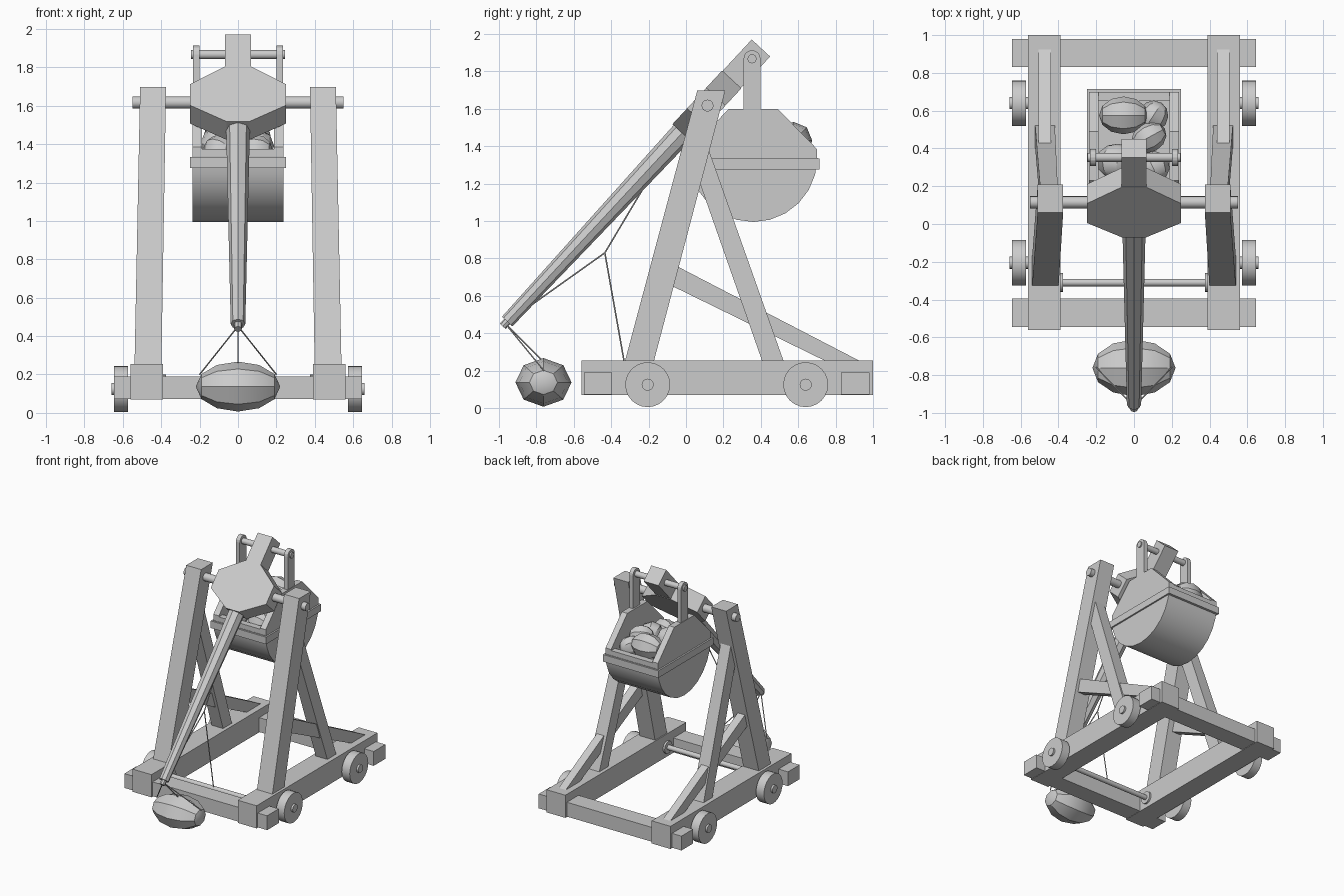
import bpy, bmesh, math
from mathutils import Vector, Matrix

cube = bpy.data.objects.get("Cube")
if cube:
    bpy.data.objects.remove(cube, do_unlink=True)

grey = bpy.data.materials.new("plain grey")
grey.use_nodes = True
COLOUR = (0.6, 0.6, 0.6, 1)
grey.diffuse_color = COLOUR
grey.node_tree.nodes["Principled BSDF"].inputs["Base Color"].default_value = COLOUR


def finish(name, bm, smooth=False):
    bmesh.ops.recalc_face_normals(bm, faces=bm.faces)
    mesh = bpy.data.meshes.new(name)
    bm.to_mesh(mesh)
    bm.free()
    mesh.materials.append(grey)
    ob = bpy.data.objects.new(name, mesh)
    bpy.context.collection.objects.link(ob)
    if smooth:
        bpy.ops.object.select_all(action="DESELECT")
        ob.select_set(True)
        bpy.context.view_layer.objects.active = ob
        bpy.ops.object.shade_smooth_by_angle(angle=math.radians(31))
    return ob


def loft(name, low, high, smooth=False):
    """Solid between two matching rings of points."""
    bm = bmesh.new()
    a = [bm.verts.new(p) for p in low]
    b = [bm.verts.new(p) for p in high]
    bm.faces.new(a)
    bm.faces.new(b)
    for i in range(len(a)):
        j = (i + 1) % len(a)
        bm.faces.new((a[i], a[j], b[j], b[i]))
    return finish(name, bm, smooth)


def rect(x0, x1, y0, y1, z):
    return [(x0, y0, z), (x1, y0, z), (x1, y1, z), (x0, y1, z)]


def box(name, x0, x1, y0, y1, z0, z1):
    return loft(name, rect(x0, x1, y0, y1, z0), rect(x0, x1, y0, y1, z1))


def side_prism(name, profile, x0, x1, smooth=False):
    """Extrude a (y, z) profile along x."""
    return loft(name, [(x0, y, z) for y, z in profile], [(x1, y, z) for y, z in profile], smooth)


def rod(name, p, q, r0, r1=None, sides=16):
    p, q = Vector(p), Vector(q)
    bm = bmesh.new()
    turn = (q - p).to_track_quat("Z", "Y").to_matrix().to_4x4()
    bmesh.ops.create_cone(bm, cap_ends=True, segments=sides, radius1=r0,
                          radius2=r0 if r1 is None else r1, depth=(q - p).length,
                          matrix=Matrix.Translation((p + q) / 2) @ turn)
    return finish(name, bm, sides > 8)


def stone(name, centre, size, spin=0):
    bm = bmesh.new()
    bmesh.ops.create_uvsphere(bm, u_segments=8, v_segments=6, radius=1)
    bm.transform(Matrix.Translation(centre) @ Matrix.Rotation(spin, 4, "Z")
                 @ Matrix.Diagonal((*size, 1)) @ Matrix.Rotation(math.pi / 2, 4, "Y"))
    return finish(name, bm, True)


# Base frame
for end, y in (("front", -0.545), ("rear", 0.83)):
    box(end + "_cross_beam", -0.645, 0.645, y, y + 0.15, 0.073, 0.19)

for side, s in (("left", 1), ("right", -1)):
    box(side + "_base_beam", s * 0.39, s * 0.56, -0.56, 1, 0.07, 0.255)
    # Wheels with hubs
    for end, y in (("front", -0.205), ("rear", 0.64)):
        rod(f"{side}_{end}_wheel", (s * 0.573, y, 0.125), (s * 0.645, y, 0.125), 0.12, sides=24)
        rod(f"{side}_{end}_hub", (s * 0.54, y, 0.125), (s * 0.66, y, 0.125), 0.032)
    # Leaning timbers
    loft(side + "_front_upright", rect(s * 0.40, s * 0.54, -0.34, -0.185, 0.2),
         rect(s * 0.375, s * 0.51, 0.06, 0.21, 1.697))
    loft(side + "_rear_strut", rect(s * 0.42, s * 0.525, 0.425, 0.54, 0.2),
         rect(s * 0.40, s * 0.49, 0.005, 0.115, 1.4))
    side_prism(side + "_low_brace", [(-0.1, 0.785), (1, 0.215), (0.82, 0.215), (-0.1, 0.665)],
               s * 0.44, s * 0.505)

# Winch
rod("winch_rod", (-0.4, -0.31, 0.15), (0.4, -0.31, 0.15), 0.02)
for s in (-1, 1):
    rod("winch_flange", (s * 0.375, -0.31, 0.15), (s * 0.4, -0.31, 0.15), 0.05)

# Throwing arm, laid out along its own slope from the pivot
PIVOT = Vector((0, 0.115, 1.617))
ALONG = Vector((0, 0.68, 0.733))
ACROSS = Vector((0, -0.733, 0.68))


def on_arm(x, along, across=0):
    return PIVOT + Vector((x, 0, 0)) + ALONG * along + ACROSS * across


H = 0.067
loft("arm_butt", [on_arm(x, 0, n) for x, n in ((-H, -H), (H, -H), (H, H), (-H, H))],
     [on_arm(x, 0.42, n) for x, n in ((-H, -H), (H, -H), (H, H), (-H, H))])
head = [(-0.07, 0.19), (0.07, 0.19), (0.25, 0.065), (0.25, -0.085),
        (0.06, -0.2), (-0.06, -0.2), (-0.25, -0.085), (-0.25, 0.065)]
loft("arm_head", [on_arm(x, a, -0.07) for x, a in head], [on_arm(x, a, 0.07) for x, a in head])
rod("arm_shaft", on_arm(0, -1.575), on_arm(0, -0.18), 0.038, 0.062, 8)
rod("arm_tip", on_arm(0, -1.61), on_arm(0, -1.55), 0.021, sides=8)
rod("main_axle", (-0.55, 0.115, 1.617), (0.55, 0.115, 1.617), 0.032)

# Counterweight hanger
rod("hanger_pin", (-0.245, 0.353, 1.867), (0.245, 0.353, 1.867), 0.024)
arch = [(0.353 + 0.045 * math.cos(math.pi * i / 8), 1.868 + 0.045 * math.sin(math.pi * i / 8))
        for i in range(9)]
for side, s in (("left", 1), ("right", -1)):
    side_prism(side + "_hanger", arch + [(0.308, 1.4), (0.398, 1.4)], s * 0.2, s * 0.234)
    side_prism(side + "_bucket_panel",
               [(0.02, 1.3), (0.02, 1.385), (0.23, 1.6), (0.49, 1.6), (0.7, 1.385), (0.7, 1.3)],
               s * 0.187, s * 0.237)

# Counterweight bucket
drum = [(0.36 + 0.342 * math.cos(math.pi * i / 12), 1.337 - 0.342 * math.sin(math.pi * i / 12))
        for i in range(13)]
side_prism("bucket_drum", drum, -0.237, 0.237, True)
box("bucket_front_wall", -0.237, 0.237, 0.02, 0.07, 1.3, 1.376)
box("bucket_rear_wall", -0.237, 0.237, 0.65, 0.7, 1.3, 1.376)
box("bucket_band", -0.25, 0.25, 0.005, 0.714, 1.275, 1.333)

# Stones in the bucket
for i, (centre, size) in enumerate([
        ((-0.055, 0.575, 1.43), (0.13, 0.1, 0.1)), ((0.08, 0.46, 1.43), (0.095, 0.08, 0.09)),
        ((0.1, 0.57, 1.38), (0.085, 0.08, 0.09)), ((-0.09, 0.33, 1.4), (0.095, 0.11, 0.1)),
        ((0.1, 0.3, 1.39), (0.085, 0.09, 0.09)), ((-0.1, 0.16, 1.37), (0.08, 0.08, 0.08)),
        ((0.09, 0.15, 1.37), (0.09, 0.08, 0.08))]):
    stone(f"bucket_stone_{i + 1}", centre, size, i * 0.5)

# Sling stone and ropes
stone("sling_stone", (0, -0.762, 0.137), (0.22, 0.15, 0.13))
tip = on_arm(0, -1.59)
knot = (0, -0.434, 0.83)
for name, p, q in (("left_sling_rope", tip, (0.2, -0.76, 0.2)),
                   ("right_sling_rope", tip, (-0.2, -0.76, 0.2)),
                   ("middle_sling_rope", tip, (0, -0.77, 0.255)),
                   ("lower_winch_rope", knot, (0, -0.315, 0.16)),
                   ("tip_winch_rope", knot, tip),
                   ("upper_winch_rope", knot, on_arm(0, -0.33))):
    rod(name, p, q, 0.004, sides=6)
